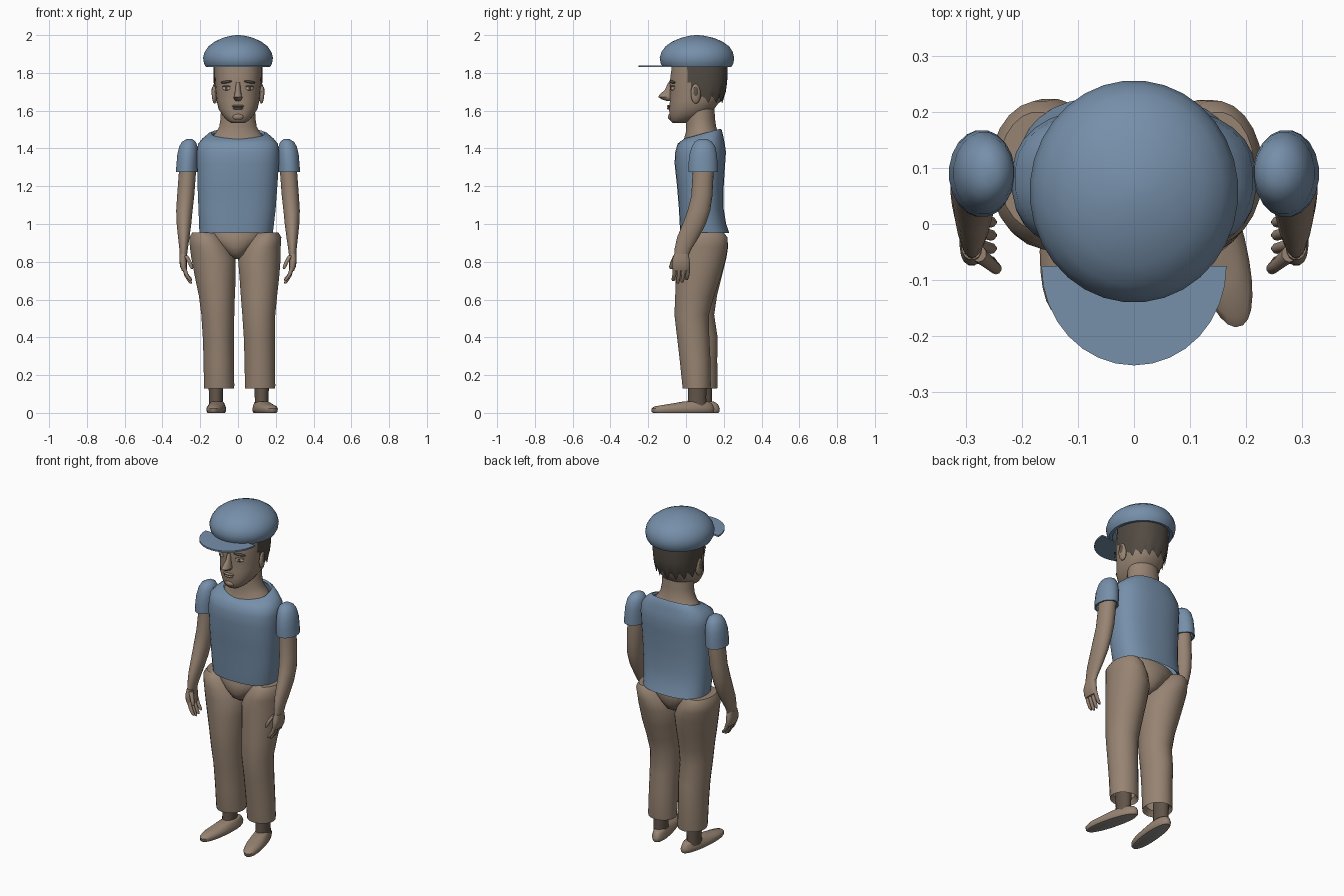
import bpy, bmesh, math
from math import sin, cos, pi, radians


def material(name, rgb):
    m = bpy.data.materials.new(name)
    m.diffuse_color = (*rgb, 1)
    return m


BLUE = material("cloth_blue", (0.18, 0.275, 0.40))
TAN = material("tan", (0.31, 0.23, 0.17))
HAIR = material("dark_hair", (0.085, 0.07, 0.056))
SOCK = material("dark_sock", (0.12, 0.09, 0.066))
SOLE = material("sole_grey", (0.33, 0.32, 0.30))
WHITE = material("eye_white", (0.45, 0.42, 0.38))


def finish(name, bm, mat):
    me = bpy.data.meshes.new(name)
    bmesh.ops.recalc_face_normals(bm, faces=bm.faces)
    bm.to_mesh(me)
    bm.free()
    me.materials.append(mat)
    me.shade_smooth()
    me.set_sharp_from_angle(angle=radians(45))
    ob = bpy.data.objects.new(name, me)
    bpy.context.collection.objects.link(ob)
    return ob


def loft(name, rings, mat, n=20, p=2.0, s=1, cap=(True, True), keep=None):
    """Skin through rings (z, centre x, half width, front y, back y, tilt)."""
    bm = bmesh.new()
    rows = []
    for z, cx, rx, yf, yb, *t in rings:
        row = []
        for i in range(n):
            a = 2 * pi * (i + 0.5) / n
            c, d = cos(a), sin(a)
            x = s * cx + rx * math.copysign(abs(c) ** (2 / p), c)
            dy = (yb - yf) / 2 * math.copysign(abs(d) ** (2 / p), d)
            row.append(bm.verts.new((x, (yf + yb) / 2 + dy, z + (t[0] * dy if t else 0))))
        rows.append(row)
    for r, q in zip(rows, rows[1:]):
        for i in range(n):
            j = (i + 1) % n
            bm.faces.new((r[i], r[j], q[j], q[i]))
    if cap[0]:
        bm.faces.new(rows[0])
    if cap[1]:
        bm.faces.new(rows[-1])
    if keep:
        drop = [f for f in bm.faces if not keep(f.calc_center_median())]
        bmesh.ops.delete(bm, geom=drop, context='FACES')
    return finish(name, bm, mat)


def blob(name, loc, size, mat, yaw=0, roll=0):
    bm = bmesh.new()
    bmesh.ops.create_uvsphere(bm, u_segments=16, v_segments=10, radius=1)
    bmesh.ops.scale(bm, vec=size, verts=bm.verts)
    ob = finish(name, bm, mat)
    ob.location = loc
    ob.rotation_euler = (0, roll, yaw)
    return ob


def face_y(x):
    return 0.06 - 0.148 * (1 - (abs(x) / 0.12) ** 2.3) ** (1 / 2.3)


# Cap with turned-in rim, and flat peak
loft("cap", [(1.88, 0, .14, -.09, .215), (1.832, 0, .15, -.105, .225), (1.83, 0, .17, -.122, .24),
             (1.85, 0, .181, -.135, .252), (1.88, 0, .186, -.14, .256), (1.91, 0, .178, -.131, .249),
             (1.94, 0, .158, -.11, .23), (1.965, 0, .125, -.075, .195), (1.985, 0, .082, -.028, .148),
             (1.996, 0, .04, .015, .1), (2.0, 0, .01, .047, .069)], BLUE, n=32, cap=(False, True))
bm = bmesh.new()
arc = [bm.verts.new((.165 * cos(pi * i / 16), -.075 - .177 * sin(pi * i / 16), 1.83)) for i in range(17)]
bm.faces.new(arc)
ext = bmesh.ops.extrude_face_region(bm, geom=bm.faces[:])
bmesh.ops.translate(bm, vec=(0, 0, .009), verts=[v for v in ext['geom'] if isinstance(v, bmesh.types.BMVert)])
finish("cap_peak", bm, BLUE)

# Head and neck
loft("head", [(1.535, 0, .035, -.07, .0), (1.548, 0, .058, -.084, .04), (1.575, 0, .082, -.088, .10),
              (1.61, 0, .104, -.09, .15), (1.65, 0, .113, -.086, .18), (1.70, 0, .118, -.085, .20),
              (1.75, 0, .122, -.087, .208), (1.80, 0, .125, -.08, .212), (1.88, 0, .125, -.07, .212)],
     TAN, n=32, p=2.3)
loft("neck", [(1.40, 0, .17, -.03, .19), (1.455, 0, .142, -.01, .182), (1.485, 0, .118, -.002, .172),
              (1.515, 0, .10, .0, .16), (1.56, 0, .093, .0, .154), (1.64, 0, .09, .0, .15)], TAN, n=24)

# Cropped hair shell with jagged nape
hair = loft("hair", [(1.665, 0, .121, -.09, .196), (1.70, 0, .125, -.09, .211), (1.75, 0, .129, -.09, .218),
                     (1.80, 0, .131, -.09, .221), (1.86, 0, .131, -.09, .221)], HAIR, n=48, p=2.3,
            cap=(False, False), keep=lambda c: c.y > (1.86 - c.z) * .3 - .01)
for k, v in enumerate(v for v in hair.data.vertices if v.co.z < 1.67):
    v.co.z += (-.025, .012, .0)[k % 3]
    v.co.y -= .004

# Facial features
loft("nose", [(1.75, 0, .011, -.094, -.06), (1.71, 0, .014, -.112, -.06), (1.682, 0, .02, -.143, -.06),
              (1.672, 0, .025, -.147, -.06), (1.66, 0, .02, -.128, -.06), (1.652, 0, .012, -.105, -.06)], TAN, n=14)
blob("upper_lip", (0, -.088, 1.625), (.034, .013, .006), TAN)
blob("lower_lip", (0, -.087, 1.612), (.028, .014, .007), TAN)
blob("mouth_line", (0, -.09, 1.619), (.031, .0085, .002), HAIR)
blob("chin", (0, -.078, 1.567), (.03, .018, .018), TAN)
for s, side in ((-1, "left"), (1, "right")):
    x = .062 * s
    blob(side + "_eye", (x, face_y(x), 1.718), (.022, .007, .011), WHITE, .45 * s)
    blob(side + "_iris", (x, face_y(x) - .005, 1.718), (.009, .004, .009), HAIR, .45 * s)
    blob(side + "_eyelid", (x, face_y(x), 1.729), (.026, .009, .004), TAN, .45 * s)
    blob(side + "_brow", (x, face_y(x), 1.752), (.034, .009, .007), HAIR, .45 * s, .12 * s)
    blob(side + "_ear", (.124 * s, .052, 1.69), (.014, .027, .053), TAN, .2 * s)
    blob(side + "_ear_hollow", (.134 * s, .052, 1.70), (.006, .014, .028), SOCK, .2 * s)

# Shirt body
loft("shirt", [(.97, -.01, .18, -.01, .21), (.952, -.01, .195, -.03, .23), (1.0, -.008, .199, -.034, .213),
               (1.08, -.005, .205, -.038, .2), (1.2, -.003, .212, -.048, .2), (1.32, 0, .217, -.061, .208),
               (1.38, 0, .218, -.058, .212), (1.425, 0, .212, -.045, .206), (1.452, 0, .188, -.025, .198, .1),
               (1.475, 0, .158, -.006, .19, .22), (1.48, 0, .14, .002, .184, .27), (1.47, 0, .13, .008, .178, .27)],
     BLUE, n=32, p=2.5, cap=(False, False))

# Pelvis between the trouser legs
loft("pelvis", [(.98, -.012, .17, -.01, .19), (.93, -.012, .16, -.03, .20), (.88, -.01, .10, -.03, .19),
                (.84, -.008, .06, -.01, .165), (.815, -.006, .025, .03, .12)], TAN, n=24)

# Trouser legs: right stands slightly forward, left slightly back
loft("left_trouser_leg", [(.16, .1, .06, .02, .145), (.13, .1, .08, -.005, .166), (.145, .1, .081, -.008, .168),
                          (.28, .102, .081, -.018, .166), (.40, .104, .083, -.03, .168), (.52, .107, .088, -.045, .15),
                          (.62, .112, .096, -.05, .165), (.72, .12, .109, -.05, .19), (.82, .13, .118, -.05, .215),
                          (.88, .15, .106, -.046, .224), (.93, .168, .09, -.035, .22), (.955, .172, .07, -.01, .2)],
     TAN, n=24, s=-1, cap=(False, True))
loft("right_trouser_leg", [(.16, .117, .06, .0, .11), (.13, .117, .08, -.018, .13), (.145, .117, .081, -.02, .132),
                           (.28, .115, .081, -.034, .13), (.40, .113, .083, -.048, .124), (.52, .11, .088, -.062, .122),
                           (.62, .111, .097, -.058, .15), (.72, .113, .106, -.055, .185), (.82, .113, .114, -.05, .212),
                           (.88, .126, .101, -.046, .222), (.93, .145, .085, -.035, .22), (.955, .15, .065, -.01, .2)],
     TAN, n=24, cap=(False, True))

# Feet: shoe with grey underside, sock inside it
for side, x, y, yaw in (("left", -.115, .01, -.09), ("right", .143, -.015, .26)):
    shoe = loft(side + "_shoe", [(0, 0, .042, -.165, .162), (.006, 0, .047, -.172, .168), (.022, 0, .05, -.174, .17),
                                 (.034, 0, .046, -.158, .165), (.045, 0, .04, -.09, .16), (.054, 0, .035, -.035, .15),
                                 (.06, 0, .028, -.0, .135)], TAN, n=28, p=2.2)
    shoe.location = (x, y, 0)
    shoe.rotation_euler.z = yaw
    shoe.data.materials.append(SOLE)
    for f in shoe.data.polygons:
        if f.normal.z < -.9:
            f.material_index = 1
    ax, ay = (-.117, .09) if side == "left" else (.125, .06)
    loft(side + "_sock", [(.035, ax, .037, ay - .055, ay + .05), (.08, ax, .037, ay - .05, ay + .048),
                          (.2, ax, .042, ay - .05, ay + .05)], SOCK, n=16)

# Sleeves, arms and hands, mirrored
for s, side in ((-1, "left"), (1, "right")):
    loft(side + "_sleeve", [(1.30, .27, .045, .03, .15), (1.276, .272, .049, .02, .158), (1.275, .272, .058, .012, .168),
                            (1.32, .27, .056, .012, .168), (1.37, .267, .055, .018, .164), (1.41, .263, .049, .03, .155),
                            (1.435, .26, .037, .045, .138), (1.45, .257, .015, .07, .113)],
         BLUE, s=s, cap=(False, True))
    loft(side + "_arm", [(.83, .289, .019, -.062, .012), (.87, .288, .023, -.06, .03), (.93, .287, .031, -.047, .068),
                         (1.0, .286, .039, -.018, .105), (1.07, .284, .044, .008, .128), (1.15, .277, .046, .028, .14),
                         (1.27, .268, .046, .035, .146), (1.38, .264, .044, .04, .145)], TAN, s=s, n=18)
    loft(side + "_palm", [(.752, .283, .014, -.07, .016), (.775, .289, .018, -.075, .022), (.81, .291, .02, -.073, .02),
                          (.84, .289, .02, -.063, .014)], TAN, s=s, n=16, p=2.6)
    for k in range(4):
        y, drop = -.06 + .0235 * k, (.012, 0, .004, .018)[k]
        loft(f"{side}_finger_{k + 1}", [(.685 + drop, .25, .006, y - .012, y - .002), (.695 + drop, .255, .01, y - .017, y + .003),
                                        (.725 + drop / 2, .273, .011, y - .012, y + .009), (.77, .286, .012, y - .011, y + .011)],
             TAN, s=s, n=10)
    loft(side + "_thumb", [(.762, .243, .005, -.084, -.072), (.772, .246, .01, -.09, -.068),
                           (.80, .257, .011, -.082, -.058), (.832, .277, .014, -.068, -.038)], TAN, s=s, n=10)
